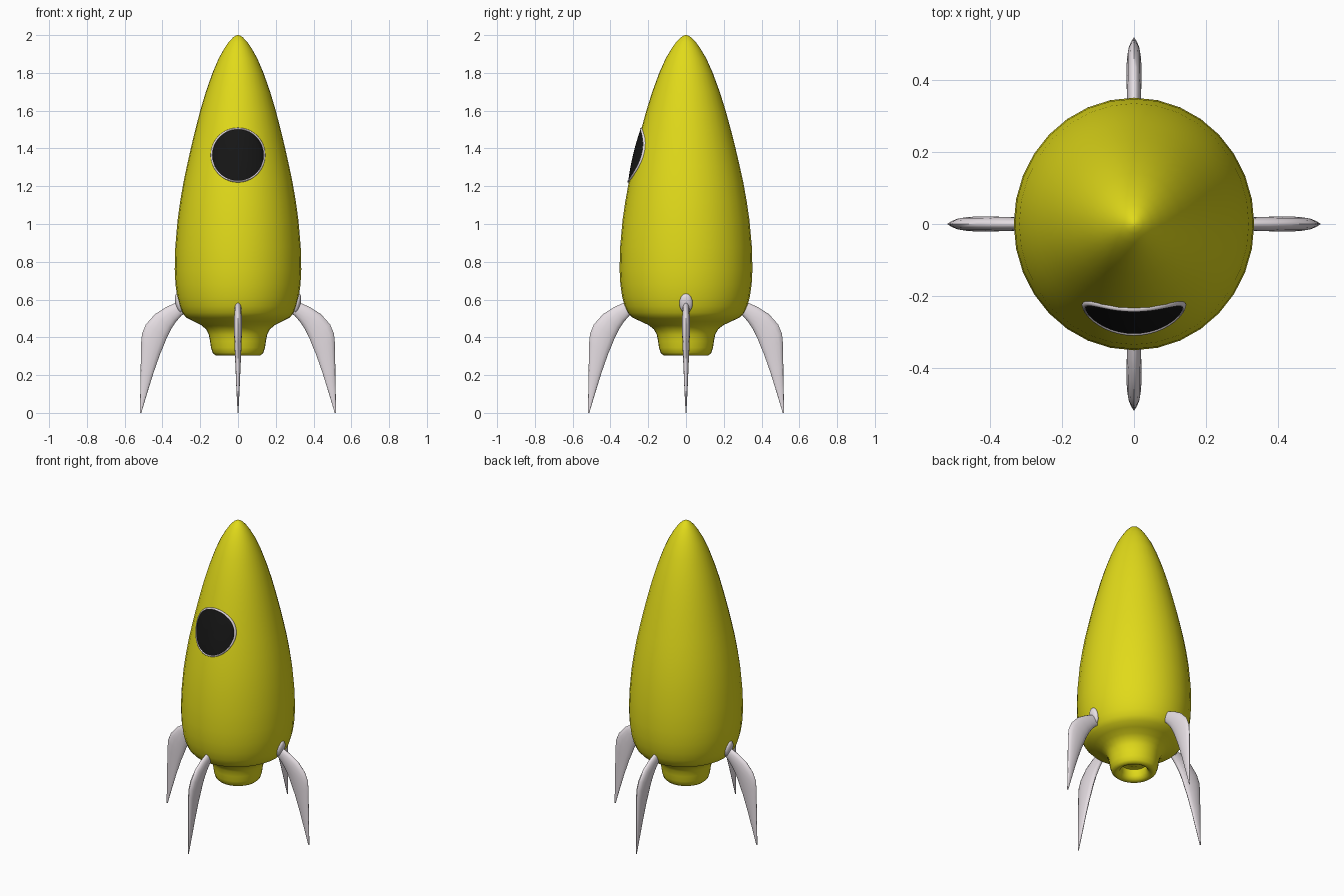
import bpy, math
from math import sin, cos, pi, sqrt

if "Cube" in bpy.data.objects:
    bpy.data.objects.remove(bpy.data.objects["Cube"])


def material(name, rgb):
    m = bpy.data.materials.new(name)
    m.diffuse_color = (*rgb, 1)
    m.use_nodes = True
    m.node_tree.nodes["Principled BSDF"].inputs["Base Color"].default_value = m.diffuse_color
    return m


YELLOW = material("yellow", (0.75, 0.70, 0.01))
BLACK = material("black", (0.008, 0.008, 0.008))
PALE = material("pale", (0.80, 0.74, 0.78))


def loft(name, rings, mat, angle=60, closed=False):
    """Skin equal-length rings of points; cap both ends unless closed."""
    n, k = len(rings[0]), len(rings)
    verts = [p for ring in rings for p in ring]
    faces = []
    for i in range(k if closed else k - 1):
        a, b = i * n, (i + 1) % k * n
        faces += [(a + j, a + (j + 1) % n, b + (j + 1) % n, b + j) for j in range(n)]
    if not closed:
        faces += [tuple(reversed(range(n))), tuple(range((k - 1) * n, k * n))]
    mesh = bpy.data.meshes.new(name)
    mesh.from_pydata(verts, [], faces)
    mesh.materials.append(mat)
    ob = bpy.data.objects.new(name, mesh)
    bpy.context.collection.objects.link(ob)
    bpy.ops.object.select_all(action='DESELECT')
    ob.select_set(True)
    bpy.context.view_layer.objects.active = ob
    bpy.ops.object.mode_set(mode='EDIT')
    bpy.ops.mesh.select_all(action='SELECT')
    bpy.ops.mesh.normals_make_consistent(inside=False)
    bpy.ops.object.mode_set(mode='OBJECT')
    bpy.ops.object.shade_smooth_by_angle(angle=math.radians(angle))
    return ob


# Body: outer profile (radius, height), slightly deeper than wide above the nozzle
OUTER = [(.12, .305), (.134, .318), (.143, .345), (.148, .38), (.155, .415), (.168, .442),
         (.195, .465), (.235, .485), (.275, .505), (.295, .53), (.309, .565), (.322, .615),
         (.331, .68), (.335, .76), (.332, .88), (.32, 1.02), (.306, 1.12), (.289, 1.22),
         (.270, 1.31), (.250, 1.40), (.226, 1.50), (.200, 1.60), (.170, 1.70), (.135, 1.80),
         (.103, 1.875), (.075, 1.925), (.05, 1.963), (.025, 1.989), (.008, 1.999), (.001, 2.0)]
CAVITY = [(.001, .36), (.03, .362), (.06, .375), (.075, .37), (.078, .33), (.09, .312), (.105, .305)]


def depth(z):
    return 1 + .05 * min(1, max(0, (z - .42) / .12))


def circle(r, z, n=32):
    return [(r * cos(2 * pi * j / n), r * depth(z) * sin(2 * pi * j / n), z) for j in range(n)]


loft("body", [circle(r, z) for r, z in CAVITY + OUTER], YELLOW)


# Window: dark domed pane and thin rim that follow the hull
def hull_radius(z):
    for (r0, z0), (r1, z1) in zip(OUTER, OUTER[1:]):
        if z0 <= z <= z1:
            return r0 + (r1 - r0) * (z - z0) / (z1 - z0)


def on_hull(rad, ang, lift):
    x, z = rad * cos(ang), 1.365 + rad * sin(ang)
    return (x, -1.05 * sqrt(hull_radius(z) ** 2 - x * x) - lift, z)


N = 40
ANG = [2 * pi * j / N for j in range(N)]
pane = [(.138, -.01)] + [(.138 * t, .004 + .006 * (1 - t * t)) for t in (1, .85, .65, .45, .25, .05)]
loft("window_pane", [[on_hull(r, a, l) for a in ANG] for r, l in pane], BLACK)
loft("window_rim", [[on_hull(.14 + .005 * cos(b), a, .002 + .007 * sin(b)) for a in ANG]
                    for b in (2 * pi * i / 8 for i in range(8))], PALE, closed=True)

# Fins: upper edge (x, z), lower edge (x, z), half thickness
FIN = [((.28, .60), (.27, .53), .016), ((.32, .587), (.30, .515), .018),
       ((.38, .56), (.33, .48), .020), ((.44, .522), (.352, .447), .021),
       ((.488, .468), (.376, .40), .021), ((.508, .42), (.395, .352), .020),
       ((.513, .37), (.413, .31), .018), ((.515, .25), (.448, .21), .013),
       ((.517, .12), (.482, .10), .008), ((.52, .0), (.512, .0), .002)]


def fin_ring(upper, lower, t, turn, n=14):
    ring = []
    for j in range(n):
        a = 2 * pi * j / n
        f = (1 + cos(a)) / 2
        x = lower[0] + (upper[0] - lower[0]) * f
        z = lower[1] + (upper[1] - lower[1]) * f
        y = t * sin(a)
        ring.append((x * cos(turn) - y * sin(turn), x * sin(turn) + y * cos(turn), z))
    return ring


for i, side in enumerate(("right", "back", "left", "front")):
    loft(side + "_fin", [fin_ring(u, l, t, i * pi / 2) for u, l, t in FIN], PALE)

# Rounded fin roots showing through the narrower sides of the hull
for side, s in (("right", 1), ("left", -1)):
    bpy.ops.mesh.primitive_uv_sphere_add(segments=20, ring_count=10, radius=1,
                                         location=(s * .312, 0, .58), rotation=(0, s * .22, 0))
    root = bpy.context.object
    root.name = side + "_fin_root"
    root.scale = (.02, .035, .053)
    root.data.materials.append(PALE)
    bpy.ops.object.shade_smooth()
